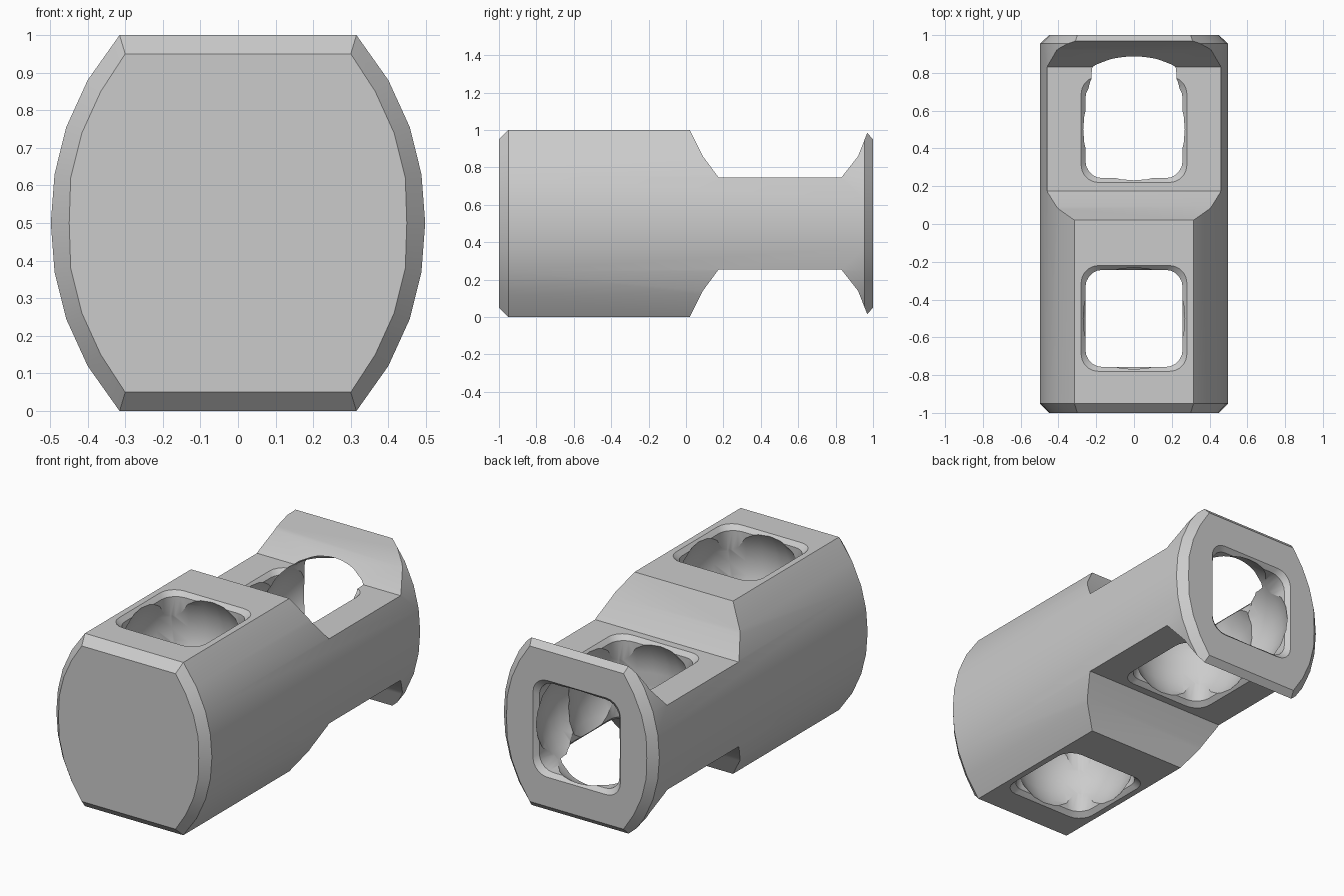
import bpy, bmesh, math
from mathutils import Vector, Matrix

if "Cube" in bpy.data.objects:
    bpy.data.objects.remove(bpy.data.objects["Cube"])

grey = bpy.data.materials.new("plain grey")
grey.diffuse_color = (0.6, 0.6, 0.6, 1)
grey.use_nodes = True
grey.node_tree.nodes["Principled BSDF"].inputs["Base Color"].default_value = grey.diffuse_color


def finish(bm, name):
    bmesh.ops.recalc_face_normals(bm, faces=bm.faces)
    mesh = bpy.data.meshes.new(name)
    bm.to_mesh(mesh)
    bm.free()
    mesh.materials.append(grey)
    ob = bpy.data.objects.new(name, mesh)
    bpy.context.collection.objects.link(ob)
    return ob


def loft(name, rings):
    """Skin a list of point rings and cap both ends."""
    bm = bmesh.new()
    loops = [[bm.verts.new(p) for p in ring] for ring in rings]
    n = len(loops[0])
    for a, b in zip(loops, loops[1:]):
        for i in range(n):
            j = (i + 1) % n
            bm.faces.new((a[i], a[j], b[j], b[i]))
    bm.faces.new(loops[0])
    bm.faces.new(loops[-1])
    return finish(bm, name)


def barrel_ring(quarter, y):
    """Mirror the lower right quarter (x, height from middle) to all sides."""
    right = [(x, -h) for x, h in quarter] + [(x, h) for x, h in reversed(quarter[:-1])]
    pts = right + [(-x, h) for x, h in reversed(right)]
    return [Vector((x, y, 0.5 + h)) for x, h in pts]


def rounded_square(half, radius=0.09, steps=5):
    pts = []
    for k in range(4):
        for s in range(steps + 1):
            a = math.pi / 2 * (k + s / steps)
            cx = (half - radius) * (1 if k in (0, 3) else -1)
            cy = (half - radius) * (1 if k in (0, 1) else -1)
            pts.append((cx + radius * math.cos(a), cy + radius * math.sin(a)))
    return pts


def ball(y, z):
    bm = bmesh.new()
    bmesh.ops.create_uvsphere(bm, u_segments=24, v_segments=14, radius=0.335,
                              matrix=Matrix.Translation((0, y, z)))
    return finish(bm, "socket_cutter")


# Barrel body with flat top and bottom and chamfered ends
outer = [(0.315, 0.5), (0.40, 0.38), (0.457, 0.255), (0.488, 0.13), (0.498, 0)]
inner = [(0.30, 0.45), (0.365, 0.35), (0.415, 0.24), (0.445, 0.12), (0.449, 0)]
body = loft("connector_body", [barrel_ring(inner, -1), barrel_ring(outer, -0.95),
                               barrel_ring(outer, 0.955), barrel_ring(inner, 1)])
cutters = []

# Neck recesses above and below
neck = [(-0.01, 0.56), (0.02, 0.5), (0.09, 0.36), (0.175, 0.245),
        (0.83, 0.245), (0.92, 0.36), (0.975, 0.5), (0.995, 0.56)]
for side in (1, -1):
    cutters.append(loft("neck_cutter", [[Vector((x, y, 0.5 + side * h)) for y, h in neck]
                                        for x in (-0.7, 0.7)]))

# Vertical openings with countersunk rims
for y, h in ((-0.5, 0.5), (0.5, 0.245)):
    levels = ((-h - 0.02, 0.298), (-h + 0.025, 0.257), (h - 0.025, 0.257), (h + 0.02, 0.298))
    cutters.append(loft("vertical_opening_cutter",
                        [[Vector((u, y + v, 0.5 + z)) for u, v in rounded_square(half)]
                         for z, half in levels]))

# Rear opening
levels = ((0.4, 0.257), (0.975, 0.257), (1.02, 0.298))
cutters.append(loft("rear_opening_cutter",
                    [[Vector((u, y, 0.5 + v)) for u, v in rounded_square(half)]
                     for y, half in levels]))

# Ball sockets just inside every opening
for y, z in ((-0.5, 0.21), (-0.5, 0.79), (0.5, 0.465), (0.5, 0.535), (0.79, 0.5)):
    cutters.append(ball(y, z))

bpy.context.view_layer.objects.active = body
for cutter in cutters:
    cutter.hide_render = True
    mod = body.modifiers.new("cut", 'BOOLEAN')
    mod.operation = 'DIFFERENCE'
    mod.solver = 'EXACT'
    mod.object = cutter
    bpy.ops.object.modifier_apply(modifier=mod.name)
    bpy.data.objects.remove(cutter)

bpy.ops.object.select_all(action='DESELECT')
body.select_set(True)
bpy.ops.object.shade_smooth_by_angle(angle=math.radians(25))
